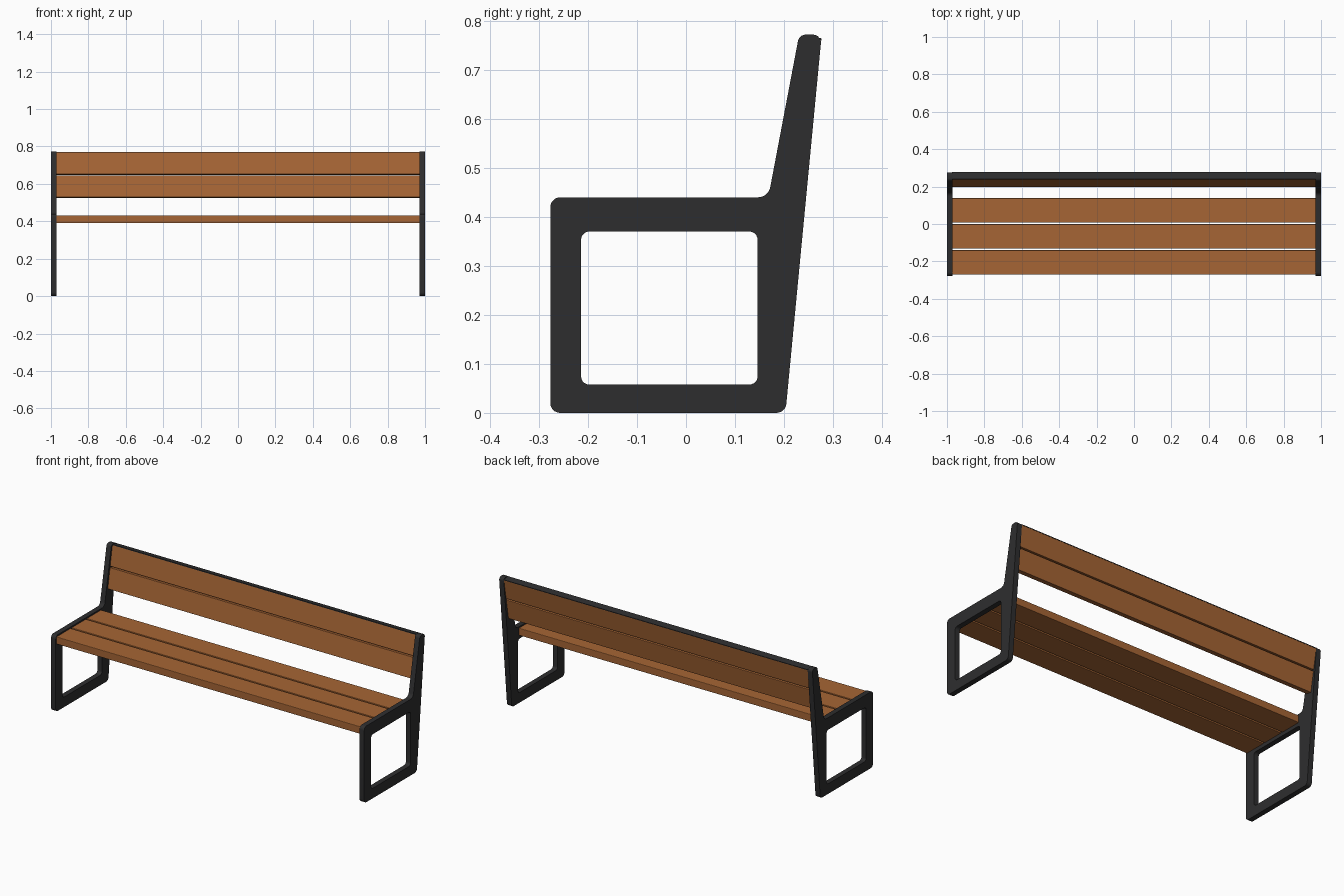
import bpy, math
from mathutils import Vector, Matrix

if "Cube" in bpy.data.objects:
    bpy.data.objects.remove(bpy.data.objects["Cube"])


def material(name, rgb):
    m = bpy.data.materials.new(name)
    m.diffuse_color = (*rgb, 1)
    m.use_nodes = True
    m.node_tree.nodes["Principled BSDF"].inputs["Base Color"].default_value = m.diffuse_color
    return m


WOOD = material("warm wood", (0.38, 0.13, 0.035))
METAL = material("dark metal", (0.027, 0.027, 0.028))


def rounded(corners, steps=5):
    """Outline with each (y, z, radius) corner filleted."""
    pts = []
    n = len(corners)
    for i, (y, z, r) in enumerate(corners):
        p = Vector((y, z))
        a = (Vector(corners[i - 1][:2]) - p).normalized()
        b = (Vector(corners[(i + 1) % n][:2]) - p).normalized()
        half = a.angle(b) / 2
        t = r / math.tan(half)
        c = p + (a + b).normalized() * (r / math.sin(half))
        s, e = p + a * t - c, p + b * t - c
        for k in range(steps + 1):
            d = s.lerp(e, k / steps).normalized() * r
            pts.append(c + d)
    return pts


OUTER = [(-0.277, 0, 0.02), (0.203, 0, 0.02), (0.277, 0.772, 0.016),
         (0.231, 0.772, 0.016), (0.168, 0.44, 0.025), (-0.277, 0.44, 0.02)]
HOLE = [(-0.214, 0.058, 0.016), (0.146, 0.058, 0.016),
        (0.146, 0.37, 0.016), (-0.214, 0.37, 0.016)]


def side_frame(name, x):
    cu = bpy.data.curves.new(name, 'CURVE')
    cu.dimensions = '2D'
    cu.fill_mode = 'BOTH'
    for loop in (OUTER, HOLE):
        pts = rounded(loop)
        sp = cu.splines.new('POLY')
        sp.points.add(len(pts) - 1)
        for q, p in zip(sp.points, pts):
            q.co = (p.x, p.y, 0, 1)
        sp.use_cyclic_u = True
    cu.extrude = 0.015
    cu.materials.append(METAL)
    ob = bpy.data.objects.new(name, cu)
    bpy.context.collection.objects.link(ob)
    # curve x -> world y, curve y -> world z, extrusion -> world x
    ob.matrix_world = Matrix(((0, 0, 1, x), (1, 0, 0, 0), (0, 1, 0, 0), (0, 0, 0, 1)))
    bpy.ops.object.select_all(action='DESELECT')
    ob.select_set(True)
    bpy.context.view_layer.objects.active = ob
    bpy.ops.object.convert(target='MESH')
    bpy.ops.object.shade_smooth_by_angle(angle=math.radians(35))


def board(name, centre, size, mat, tilt=0.0, bevel=0.003):
    bpy.ops.mesh.primitive_cube_add(size=1, location=centre, rotation=(tilt, 0, 0))
    ob = bpy.context.object
    ob.name = name
    ob.scale = size
    bpy.ops.object.transform_apply(location=False, rotation=False, scale=True)
    ob.data.materials.append(mat)
    if bevel:
        mod = ob.modifiers.new("soft edges", 'BEVEL')
        mod.width = bevel
        mod.segments = 2


# End frames
side_frame("left_frame", -0.985)
side_frame("right_frame", 0.985)

# Seat slats
for i in range(3):
    board(f"seat_slat_{i + 1}", (0, -0.205 + i * 0.139, 0.411), (1.944, 0.13, 0.042), WOOD)

# Backrest slats, leaning back, with a thin metal cap on top
TILT = math.atan2(0.042, 0.238)
up = Vector((0, math.sin(TILT), math.cos(TILT)))
back = Vector((0, math.cos(TILT), -math.sin(TILT)))
base = Vector((0, 0.198, 0.530))
THICK = 0.036
for i in range(2):
    c = base + up * (0.0585 + i * 0.1245) + back * (THICK / 2)
    board(f"back_slat_{i + 1}", c, (1.944, THICK, 0.117), WOOD, -TILT, 0.002)
board("back_cap", base + up * 0.2425 + back * (THICK / 2),
      (1.944, THICK + 0.002, 0.004), METAL, -TILT, 0)
